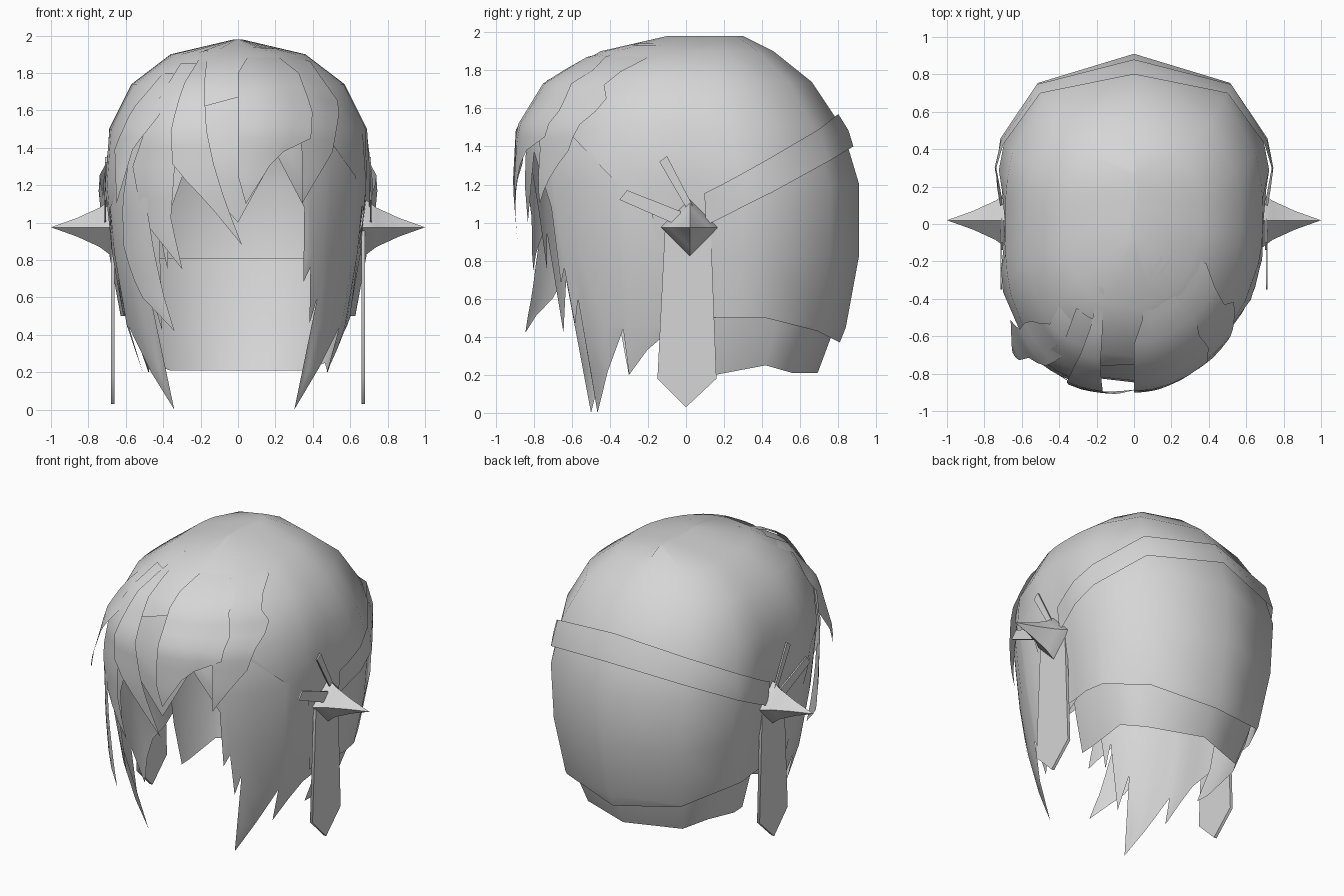
import bpy, bmesh
from math import sin, cos, asin, radians, degrees, copysign

if "Cube" in bpy.data.objects:
    bpy.data.objects.remove(bpy.data.objects["Cube"], do_unlink=True)

GREY = (0.67, 0.67, 0.67, 1)
mat = bpy.data.materials.new("light_grey")
mat.use_nodes = True
mat.diffuse_color = GREY
mat.node_tree.nodes["Principled BSDF"].inputs["Base Color"].default_value = GREY
made = []

# Head form: height, half width, front y, back y
HULL = [(0, .44, -.68, .68), (.2, .54, -.73, .74), (.45, .63, -.78, .84),
        (.83, .70, -.83, .91), (1.2, .735, -.86, .91), (1.5, .69, -.85, .82),
        (1.74, .57, -.71, .66), (1.9, .36, -.45, .46), (1.98, .02, -.1, .3)]
BOXY, ROUND = 2.6, 1.9  # the left front is rounder than the rest


def lerp_table(table, v):
    """Linear lookup of the remaining columns by the first one."""
    for a, b in zip(table, table[1:]):
        if v <= b[0]:
            f = max(0, (v - a[0]) / (b[0] - a[0]))
            return [p + (q - p) * f for p, q in zip(a[1:], b[1:])]
    return list(table[-1][1:])


def on_head(t, z, k=1.0):
    """Point on the head form; t in degrees, zero at the front, growing to +x."""
    w, yf, yb = lerp_table(HULL, z)
    s, c = sin(radians(t)), cos(radians(t))
    e = 2 / (ROUND if s > 0 and c > 0 else BOXY)
    x = w * copysign(abs(s) ** e, s)
    y = (yf + yb) / 2 - (yb - yf) / 2 * copysign(abs(c) ** e, c)
    if z < 1.5:  # slight hollow at the ears
        x *= 1 - .06 * max(0, 1 - (y / .28) ** 2) * min(1, (1.5 - z) / .3)
    return (x * k, y * k, z)


def angle_at(x, z):
    w = lerp_table(HULL, z)[0]
    power = ROUND if x > 0 else BOXY
    return degrees(asin(copysign(min(1, abs(x) / w) ** (power / 2), x)))


def finish(name, bm):
    bmesh.ops.remove_doubles(bm, verts=bm.verts[:], dist=0.0005)
    me = bpy.data.meshes.new(name)
    bm.to_mesh(me)
    bm.free()
    me.materials.append(mat)
    ob = bpy.data.objects.new(name, me)
    bpy.context.collection.objects.link(ob)
    made.append(ob)


def grid(name, columns, close_top=False):
    """Sheet from columns of points, each listed from top to bottom."""
    bm = bmesh.new()
    vs = [[bm.verts.new(p) for p in col] for col in columns]
    for a, b in zip(vs, vs[1:]):
        for i in range(len(a) - 1):
            bm.faces.new((a[i], a[i + 1], b[i + 1], b[i]))
    if close_top:
        bm.faces.new([col[0] for col in vs[:-1]])
    finish(name, bm)


def sheet(name, edge, top, k=1.0, close_top=False):
    """Layer hanging from a height down to an edge of (angle, height)."""
    levels = [top] + [h[0] for h in reversed(HULL) if h[0] < top]
    grid(name, [[on_head(t, max(z, low), k) for z in levels] for t, low in edge], close_top)


def opposite(half):
    """The same edge on the other side, going on around from the back."""
    return [(360 - t, z) for t, z in reversed(half)]


def strand(name, rows, k, flare=0):
    """Pointed lock from rows of (height, left x, right x), its tip flared forward."""
    lo, hi = rows[0][0], rows[-1][0]
    n, across = 12, 4
    cols = []
    for j in range(across + 1):
        col = []
        for i in range(n + 1):
            z = hi + (lo - hi) * i / n
            a, b = lerp_table(rows, z)
            x, y, z = on_head(angle_at(a + (b - a) * j / across, z), z, k)
            col.append((x, y - flare * (i / n) ** 1.5, z))
        cols.append(col)
    grid(name, cols)


def plate(name, outline, x, thick):
    """Thin upright plate on the side, outline in (y, z)."""
    bm = bmesh.new()
    f = bm.faces.new([bm.verts.new((x, y, z)) for y, z in outline])
    r = bmesh.ops.extrude_face_region(bm, geom=[f])
    bmesh.ops.translate(bm, vec=(thick, 0, 0),
                        verts=[v for v in r["geom"] if isinstance(v, bmesh.types.BMVert)])
    bmesh.ops.recalc_face_normals(bm, faces=bm.faces[:])
    finish(name, bm)


# Crown and back hair in one shell, short in front and long behind
left = [(0, 1.67), (18, 1.62), (35, 1.52), (44, 1.46), (60, 1.25), (75, 1.06), (82, .5)]
right = [(0, 1.67), (18, 1.6), (35, 1.5), (53, 1.28), (70, 1.06), (78, .5), (84, .5)]
back = [(90, .5), (96, .5), (102, .5), (112, .5), (141, .43)]
sheet("back_hair", left + back + [(180, .37)] + opposite(right + back), 1.98, 1.0, True)

# Shorter layer at the nape
nape = [(92, .2), (98, .2), (120, .25), (139, .21)]
sheet("nape_hair", nape + [(180, .21)] + opposite(nape), .81, .93)

# Jagged front layer with long side locks
left = [(0, 1.0), (18, 1.37), (31, 1.08), (33, .68), (36, .76), (39, .46), (42, .6), (45, 0),
        (54, .22), (62, .44), (64, .2), (72, .33), (80, .42), (90, .45), (95, .5)]
right = [(17, 1.31), (25, 1.05), (28, .75), (31, .95), (36, .42), (42, .7), (47, 0),
         (57, .2), (68, .44), (71, .2), (78, .33), (84, .42), (90, .45), (95, .5)]
sheet("front_hair", [(-t, z) for t, z in reversed(right)] + left, 1.74, .985)

# Overlapping bangs
strand("centre_bang", [(.88, .02, .02), (1.1, -.15, -.06), (1.3, -.33, -.12),
                       (1.5, -.34, -.16), (1.73, -.28, -.17), (1.92, -.17, -.15)], 1.06)
strand("inner_bang", [(1.1, .04, .04), (1.25, 0, .13), (1.37, 0, .2), (1.42, 0, .37),
                      (1.6, 0, .38), (1.8, 0, .31), (1.94, .08, .14)], 1.05)
strand("outer_bang", [(1.1, .33, .33), (1.38, .33, .49), (1.63, .3, .53),
                      (1.88, .12, .36), (1.93, .12, .2)], 1.035)
strand("right_bang", [(.75, -.29, -.29), (1.02, -.5, -.35), (1.3, -.55, -.33),
                      (1.6, -.45, -.28), (1.85, -.3, -.18)], 1.025)
strand("right_cheek_lock", [(.42, -.34, -.34), (.62, -.53, -.4), (.85, -.61, -.45),
                            (1.1, -.62, -.49), (1.5, -.56, -.42)], 1.0, .14)
strand("right_temple_lock", [(1.1, -.65, -.65), (1.4, -.66, -.56),
                             (1.6, -.57, -.4), (1.8, -.4, -.3)], 1.0, .2)

# Slanted headband around the back
band = []
for t in (92, 96, 102, 112, 141, 180, 219, 248, 258, 264, 268):
    z = 1.12 + .45 * max(0, -cos(radians(t))) ** .77
    band.append([on_head(t, z - d, 1.035) for d in (0, .085, .17)])
grid("headband", band)

# Ear ornaments: spike, hanging ribbon and two small ribbon ends
for side, s in (("left", 1), ("right", -1)):
    rings = [[(s * x, .02 + dy * r, .975 + dz * r)
              for dy, dz in ((1, 0), (0, s), (-1, 0), (0, -s), (1, 0))]
             for x, r in ((1, 0), (.86, .05), (.74, .105), (.68, .15), (.62, .155))]
    grid(side + "_ear_spike", list(zip(*rings)))
    plate(side + "_ribbon", [(-.11, .98), (.13, .98), (.16, .18), (0, .03), (-.15, .18)],
          s * .66, s * .02)
    plate(side + "_ribbon_end_low", [(-.03, .98), (-.35, 1.12), (-.31, 1.17), (-.03, 1.06)],
          s * .705, s * .01)
    plate(side + "_ribbon_end_high", [(0, 1.08), (-.14, 1.32), (-.1, 1.35), (.04, 1.08)],
          s * .7, s * .01)

# Smooth shading with sharp creases
bpy.ops.object.select_all(action="DESELECT")
for ob in made:
    ob.select_set(True)
bpy.context.view_layer.objects.active = made[0]
bpy.ops.object.shade_smooth_by_angle(angle=radians(75))
